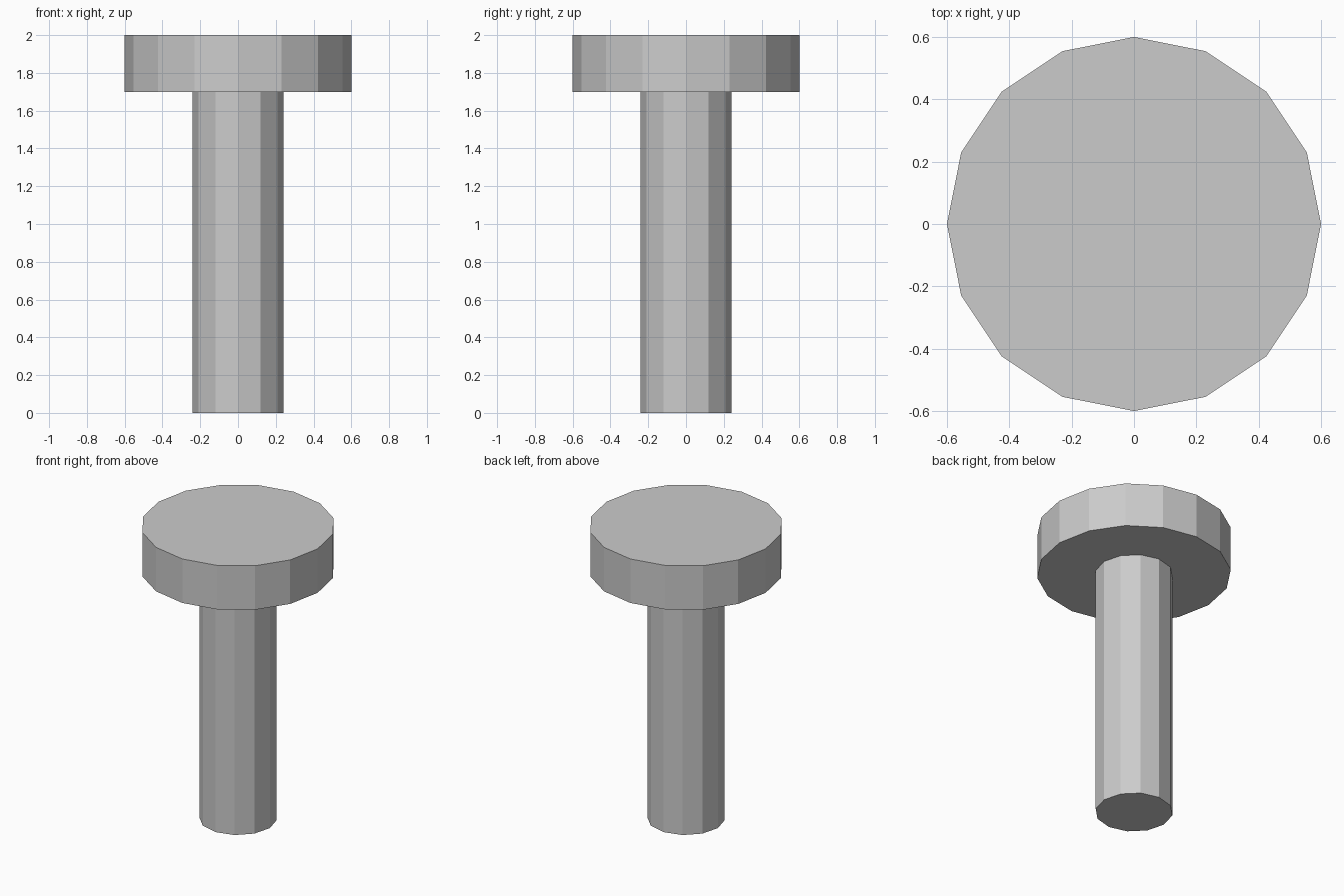
import bpy

if "Cube" in bpy.data.objects:
    bpy.data.objects.remove(bpy.data.objects["Cube"])


def cylinder(name, sides, radius, z_bottom, z_top):
    bpy.ops.mesh.primitive_cylinder_add(
        vertices=sides, radius=radius, depth=z_top - z_bottom,
        location=(0, 0, (z_bottom + z_top) / 2))
    bpy.context.object.name = name


# Straight shank standing on the ground
cylinder("shank", 12, 0.24, 0.0, 1.7)

# Wide flat head on top
cylinder("head", 16, 0.6, 1.7, 2.0)
